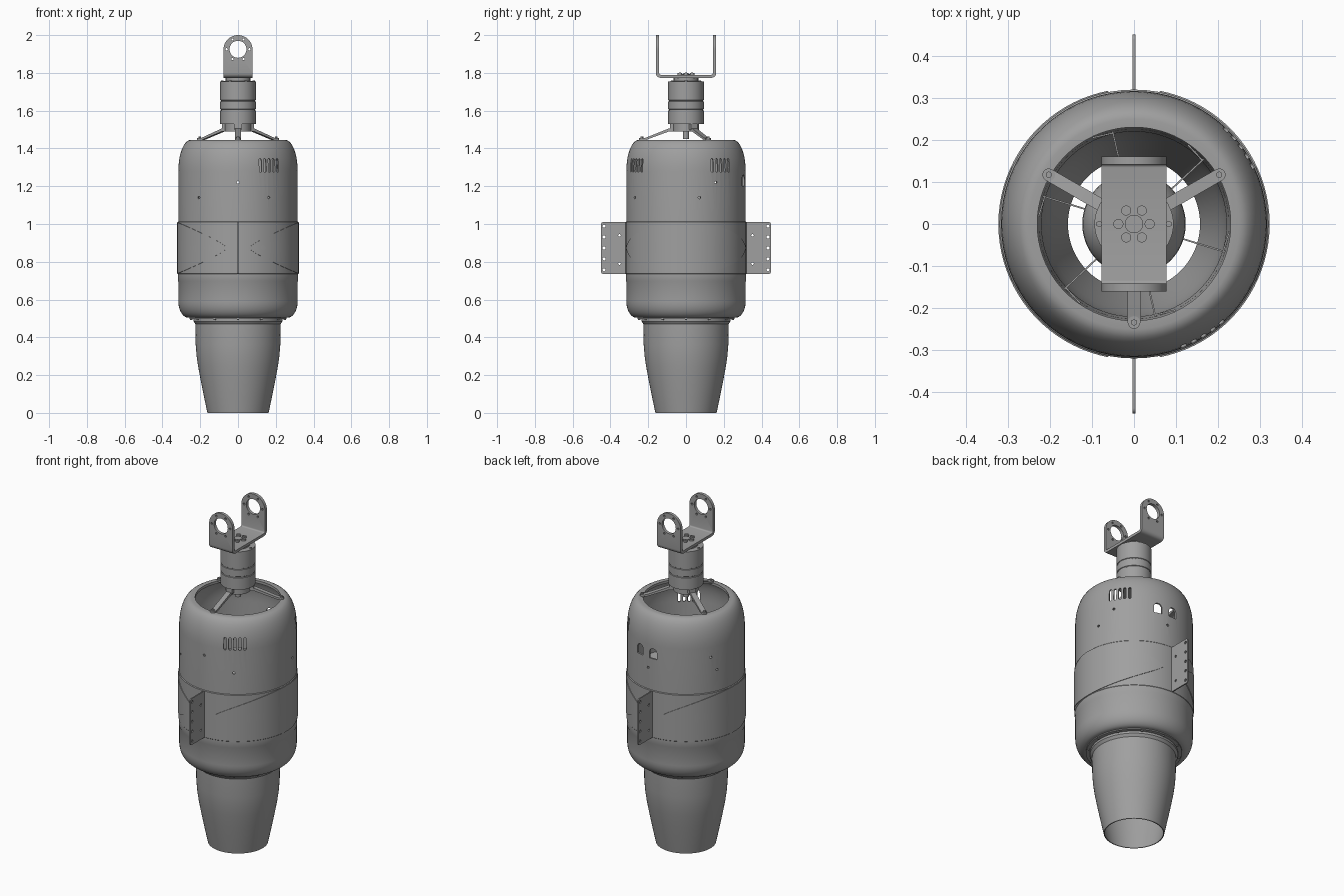
import bpy, bmesh
from math import pi, sin, cos, radians
from mathutils import Matrix, Vector

if "Cube" in bpy.data.objects:
    bpy.data.objects.remove(bpy.data.objects["Cube"])

metal = bpy.data.materials.new("grey metal")
metal.use_nodes = True
GREY = (0.35, 0.35, 0.35, 1)
metal.diffuse_color = GREY
metal.node_tree.nodes["Principled BSDF"].inputs["Base Color"].default_value = GREY

FLAT = Matrix.Identity(4)
FRONT = Matrix.Rotation(pi / 2, 4, 'X')
SIDE = Matrix.Rotation(pi / 2, 4, 'Z') @ FRONT


def turn(deg):
    return Matrix.Rotation(radians(deg), 4, 'Z')


def at(x, y, z):
    return Matrix.Translation((x, y, z))


def around(deg, r, z):
    """Frame on the body wall: x along the wall, y up, z outward."""
    return turn(deg) @ at(r, 0, z) @ SIDE


def arc(cx, cy, rx, ry, a, b, n):
    return [(cx + rx * cos(radians(a + (b - a) * i / n)),
             cy + ry * sin(radians(a + (b - a) * i / n))) for i in range(n + 1)]


def circle(r, n=16):
    return arc(0, 0, r, r, 0, 360, n)[:-1]


def rect(w, h):
    return [(-w / 2, -h / 2), (w / 2, -h / 2), (w / 2, h / 2), (-w / 2, h / 2)]


def rounded(w, h, r, n=4):
    x, y = w / 2 - r, h / 2 - r
    return (arc(x, y, r, r, 0, 90, n) + arc(-x, y, r, r, 90, 180, n)
            + arc(-x, -y, r, r, 180, 270, n) + arc(x, -y, r, r, 270, 360, n))


def prism(bm, outline, depth, frame=FLAT):
    """Outline extruded along the local z axis, centred."""
    low = [bm.verts.new(frame @ Vector((x, y, -depth / 2))) for x, y in outline]
    top = [bm.verts.new(frame @ Vector((x, y, depth / 2))) for x, y in outline]
    bm.faces.new(low[::-1])
    bm.faces.new(top)
    for i in range(len(low)):
        j = (i + 1) % len(low)
        bm.faces.new((low[i], low[j], top[j], top[i]))


def lathe(bm, profile, closed=True, steps=72):
    v = [bm.verts.new((r, 0, z)) for r, z in profile]
    e = [bm.edges.new(p) for p in zip(v, v[1:])]
    if closed:
        e.append(bm.edges.new((v[-1], v[0])))
    bmesh.ops.spin(bm, geom=v + e, cent=(0, 0, 0), axis=(0, 0, 1), angle=2 * pi, steps=steps)
    bmesh.ops.remove_doubles(bm, verts=bm.verts, dist=1e-5)


def finish(name, bm, cutter=None, mode='DIFFERENCE'):
    bmesh.ops.recalc_face_normals(bm, faces=bm.faces)
    mesh = bpy.data.meshes.new(name)
    bm.to_mesh(mesh)
    bm.free()
    obj = bpy.data.objects.new(name, mesh)
    bpy.context.collection.objects.link(obj)
    mesh.materials.append(metal)
    bpy.ops.object.select_all(action='DESELECT')
    obj.select_set(True)
    bpy.context.view_layer.objects.active = obj
    if cutter:
        mod = obj.modifiers.new("cut", 'BOOLEAN')
        mod.operation, mod.solver, mod.object = mode, 'EXACT', cutter
        bpy.ops.object.modifier_apply(modifier=mod.name)
        bpy.data.objects.remove(cutter)
    bpy.ops.object.shade_smooth_by_angle(angle=radians(30))
    return obj


# Openings in the body: vents, arched windows, screw holes
bm = bmesh.new()
for centre in (-58, 36):
    for k in range(-2, 3):
        prism(bm, rounded(0.014, 0.072, 0.0065), 0.1, around(centre + k * 4.9, 0.316, 1.31))
for deg in (74, 91):
    arch = [(-0.024, -0.03), (0.024, -0.03)] + arc(0, 0.005, 0.024, 0.025, 0, 180, 8)
    prism(bm, arch, 0.1, around(deg, 0.316, 1.23))
for k in range(5):
    prism(bm, circle(0.007, 12), 0.1, around(13 + 72 * k, 0.316, 1.14))
for k in range(3):
    prism(bm, circle(0.007, 12), 0.1, around(-90 + 120 * k, 0.316, 1.22))
openings = finish("openings", bm)

# Body shell with a raised middle band
outer = (arc(0.26, 0.59, 0.056, 0.087, -80, 0, 8)
         + [(0.316, 0.695), (0.318, 0.7), (0.318, 0.735), (0.3195, 0.737), (0.3195, 1.01), (0.316, 1.014)]
         + arc(0.25, 1.28, 0.066, 0.165, 0, 90, 10))
inner = [(0.23, 1.445), (0.23, 1.43)] + arc(0.25, 1.28, 0.056, 0.15, 90, 0, 10) \
    + arc(0.255, 0.59, 0.051, 0.075, 0, -80, 6) + [(0.232, 0.515), (0.232, 0.503)]
bm = bmesh.new()
lathe(bm, outer + inner)
finish("body_shell", bm, openings)

# Lens-shaped cover on each side
for side, base in (("left", 0), ("right", 180)):
    bm = bmesh.new()
    rows = []
    for i in range(41):
        t = -79 + 158 * i / 40
        half = 0.002 + 0.134 * cos(radians(t * 90 / 79.5)) ** 0.8
        m = turn(base + t)
        rows.append([bm.verts.new(m @ Vector((0.3225, 0, 0.873 + s * half))) for s in (-1, 0, 1)])
    for a, b in zip(rows, rows[1:]):
        for j in range(2):
            bm.faces.new((a[j], b[j], b[j + 1], a[j + 1]))
    back = bmesh.ops.extrude_face_region(bm, geom=bm.faces[:], use_keep_orig=True)
    for v in (g for g in back["geom"] if isinstance(g, bmesh.types.BMVert)):
        v.co.x *= 0.97
        v.co.y *= 0.97
    finish(side + "_side_cover", bm)

# Exhaust nozzle
cone = [(0.162, 0), (0.18, 0.085), (0.197, 0.17), (0.211, 0.245), (0.219, 0.3), (0.224, 0.36), (0.225, 0.47)]
bm = bmesh.new()
lathe(bm, cone + [(0.236, 0.485), (0.236, 0.53), (0.226, 0.53)]
      + [(r - 0.005, z) for r, z in reversed(cone)])
finish("exhaust_nozzle", bm)

# Ring and screws under the body
bm = bmesh.new()
lathe(bm, [(0.23, 0.498), (0.258, 0.498), (0.258, 0.51), (0.23, 0.51)])
for k in range(12):
    prism(bm, circle(0.006, 8), 0.008, turn(30 * k) @ at(0.247, 0, 0.496))
finish("nozzle_ring", bm)

# Fan duct, hub and vanes
bm = bmesh.new()
lathe(bm, [(0.308, 1.0), (0.26, 0.97), (0.236, 0.92), (0.226, 0.52),
           (0.232, 0.52), (0.242, 0.91), (0.265, 0.96), (0.308, 0.985)])
finish("fan_duct", bm)
bm = bmesh.new()
lathe(bm, [(0, 1.1)] + arc(0, 0.96, 0.123, 0.13, 80, 0, 8)
      + [(0.123, 0.65), (0.09, 0.55), (0, 0.5)], closed=False)
finish("fan_hub", bm)
bm = bmesh.new()
for k in range(6):
    m = turn(-17 + 60 * k)
    prism(bm, rect(0.11, 0.2), 0.004, m @ at(0.172, 0, 0.78) @ FRONT)
    prism(bm, rect(0.05, 0.2), 0.004, m @ at(0.222, 0.025, 0.78) @ SIDE)
finish("fan_vanes", bm)

# Mounting plates with screw holes
for name, s in (("front_plate", -1), ("back_plate", 1)):
    bm = bmesh.new()
    for k in range(5):
        prism(bm, circle(0.008, 12), 0.1, at(0, s * 0.434, 0.757 + 0.058 * k) @ SIDE)
    for z in (0.79, 0.94):
        prism(bm, circle(0.007, 12), 0.1, at(0, s * 0.352, z) @ SIDE)
    holes = finish("holes", bm)
    bm = bmesh.new()
    prism(bm, rounded(0.14, 0.275, 0.012), 0.007, at(0, s * 0.38, 0.873) @ SIDE)
    finish(name, bm, holes)

# Tripod struts with feet
bm = bmesh.new()
for deg in (30, 150, 270):
    m = turn(deg)
    prism(bm, [(0.03, 1.492), (0.09, 1.49), (0.215, 1.444), (0.235, 1.444),
               (0.235, 1.454), (0.215, 1.456), (0.09, 1.506), (0.03, 1.506)], 0.03, m @ FRONT)
    prism(bm, circle(0.015), 0.016, m @ at(0.234, 0, 1.448))
    prism(bm, circle(0.008, 6), 0.012, m @ at(0.234, 0, 1.456))
finish("tripod_struts", bm)

# Actuator column with seams
bm = bmesh.new()
lathe(bm, [(0, 1.45), (0.016, 1.45), (0.016, 1.49), (0.068, 1.49), (0.068, 1.53), (0.094, 1.53),
           (0.094, 1.6), (0.091, 1.602), (0.091, 1.606), (0.094, 1.608), (0.094, 1.648),
           (0.091, 1.65), (0.091, 1.654), (0.094, 1.656), (0.094, 1.755), (0.065, 1.757),
           (0.065, 1.775), (0, 1.775)], closed=False, steps=48)
for k in range(6):
    prism(bm, circle(0.007, 10), 0.006, turn(60 * k) @ at(0.083, 0, 1.757))
for deg in (30, 150, 270):
    prism(bm, rect(0.04, 0.04), 0.03, turn(deg) @ at(0.066, 0, 1.515))
finish("actuator_column", bm)

# Fork bracket: bent strip trimmed to a rounded tab, then drilled
bm = bmesh.new()
prism(bm, [(-0.077, 1.7), (0.077, 1.7)] + arc(0, 1.923, 0.077, 0.077, 0, 180, 24), 0.6, FRONT)
tab = finish("tab_shape", bm)
half = [(0.16, 2.1)] + arc(0.135, 1.799, 0.025, 0.025, 0, -90, 5)
half_in = [(0.142, 2.1)] + arc(0.134, 1.798, 0.008, 0.008, 0, -90, 4)
bm = bmesh.new()
prism(bm, half + [(-y, z) for y, z in reversed(half)]
      + [(-y, z) for y, z in half_in] + half_in[::-1], 0.2, SIDE)
fork = finish("fork_bracket", bm, tab, 'INTERSECT')

bm = bmesh.new()
prism(bm, circle(0.045, 32), 0.6, at(0, 0, 1.925) @ FRONT)
for k in range(6):
    a = radians(60 * k)
    prism(bm, circle(0.006, 10), 0.6, at(0.06 * cos(a), 0, 1.925 + 0.06 * sin(a)) @ FRONT)
drill = finish("drill", bm)
bm = bmesh.new()
bm.from_mesh(fork.data)
bpy.data.objects.remove(fork)
finish("fork_bracket", bm, drill)

# Bolts and centre boss on the fork
bm = bmesh.new()
prism(bm, circle(0.022, 24), 0.006, at(0, 0, 1.791))
for k in range(6):
    m = turn(60 * k)
    prism(bm, circle(0.012), 0.012, m @ at(0.037, 0, 1.793))
    prism(bm, circle(0.006, 6), 0.006, m @ at(0.037, 0, 1.798))
finish("fork_bolts", bm)
